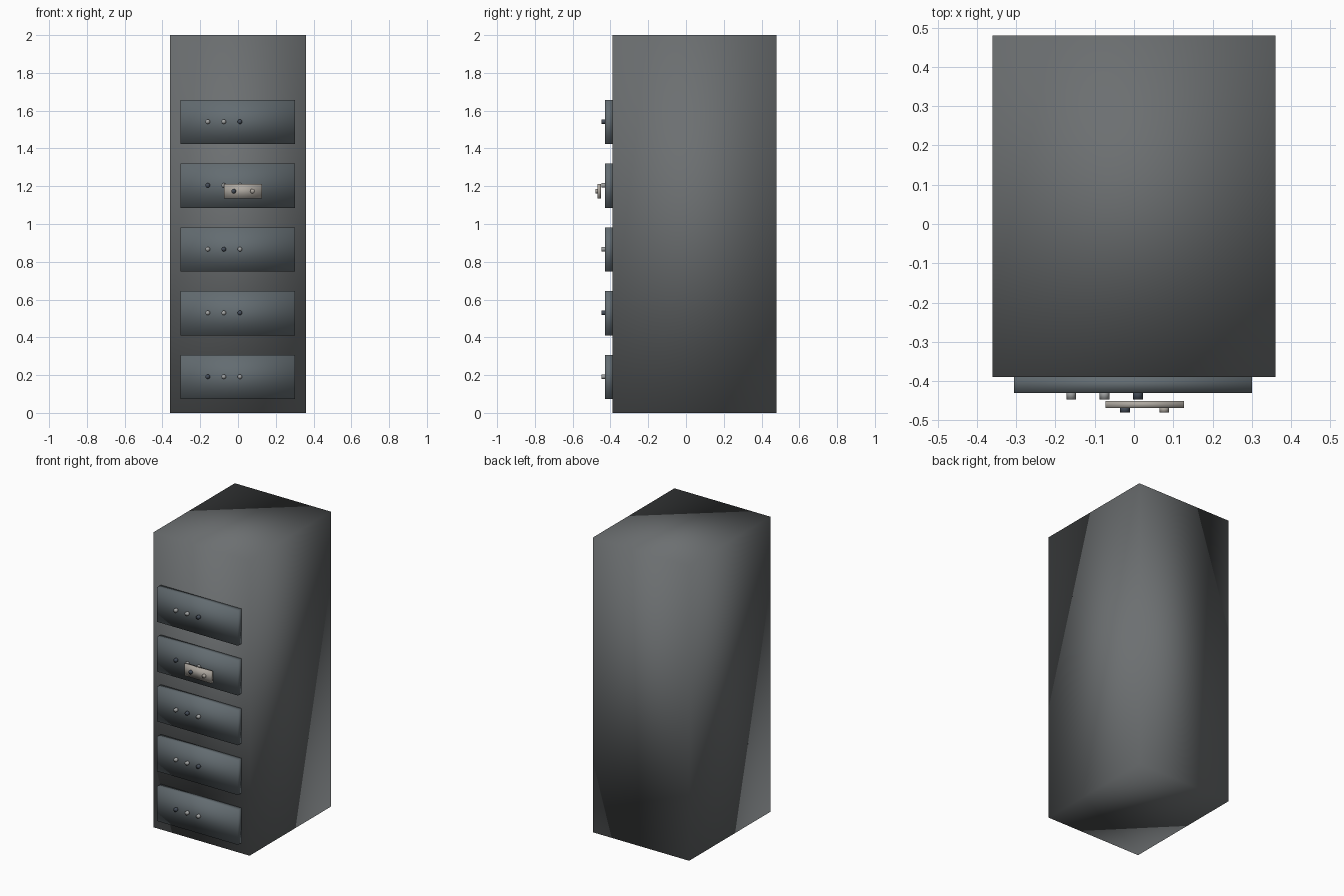
import bpy
import bmesh
from mathutils import Matrix

if "Cube" in bpy.data.objects:
    bpy.data.objects.remove(bpy.data.objects["Cube"], do_unlink=True)


def material(name, rgb):
    mat = bpy.data.materials.new(name)
    mat.use_nodes = True
    mat.diffuse_color = (*rgb, 1)
    mat.node_tree.nodes["Principled BSDF"].inputs["Base Color"].default_value = (*rgb, 1)
    return mat


body_grey = material("body grey", (0.15, 0.16, 0.165))
panel_grey = material("panel blue grey", (0.125, 0.15, 0.165))
plate_beige = material("plate beige", (0.42, 0.39, 0.35))
knob_pale = material("knob pale grey", (0.36, 0.37, 0.37))
knob_dark = material("knob dark blue", (0.06, 0.075, 0.1))


def finish(name, bm, mat):
    mesh = bpy.data.meshes.new(name)
    bm.to_mesh(mesh)
    bm.free()
    mesh.materials.append(mat)
    for face in mesh.polygons:
        face.use_smooth = True
    obj = bpy.data.objects.new(name, mesh)
    bpy.context.collection.objects.link(obj)
    return obj


def box(name, centre, size, mat):
    """Box whose corner normals are shared, for a soft sheen."""
    bm = bmesh.new()
    bmesh.ops.create_cube(bm, size=1)
    bmesh.ops.scale(bm, vec=size, verts=bm.verts)
    bmesh.ops.translate(bm, vec=centre, verts=bm.verts)
    return finish(name, bm, mat)


def knob(name, x, z, front, depth, mat):
    """Short round stud pointing forward, its front face at y = front."""
    bm = bmesh.new()
    turn = Matrix.Rotation(1.5708, 4, "X")
    move = Matrix.Translation((x, front + depth / 2, z))
    bmesh.ops.create_cone(bm, cap_ends=True, segments=12, radius1=0.0125,
                          radius2=0.0125, depth=depth, matrix=move @ turn)
    return finish(name, bm, mat)


# Cabinet
box("cabinet_body", (0, 0.045, 1), (0.72, 0.87, 2), body_grey)

# Front panels from the bottom up, each with three indicator knobs
PATTERNS = ["dpp", "ppd", "pdp", "ppd", "ppd"]
PATTERNS[3] = "dpp"
for row, pattern in enumerate(PATTERNS):
    z = 0.19 + row * 0.3375
    box(f"front_panel_{row + 1}", (-0.002, -0.4075, z), (0.606, 0.045, 0.235), panel_grey)
    for col, tone in enumerate(pattern):
        knob(f"panel_knob_{row + 1}_{col + 1}", -0.16 + col * 0.085, z + 0.002,
             -0.447, 0.025, knob_dark if tone == "d" else knob_pale)

# Raised plate with its own two knobs
box("control_plate", (0.027, -0.46, 1.174), (0.2, 0.018, 0.078), plate_beige)
knob("plate_knob_1", -0.023, 1.174, -0.48, 0.015, knob_dark)
knob("plate_knob_2", 0.077, 1.174, -0.48, 0.015, plate_beige)
